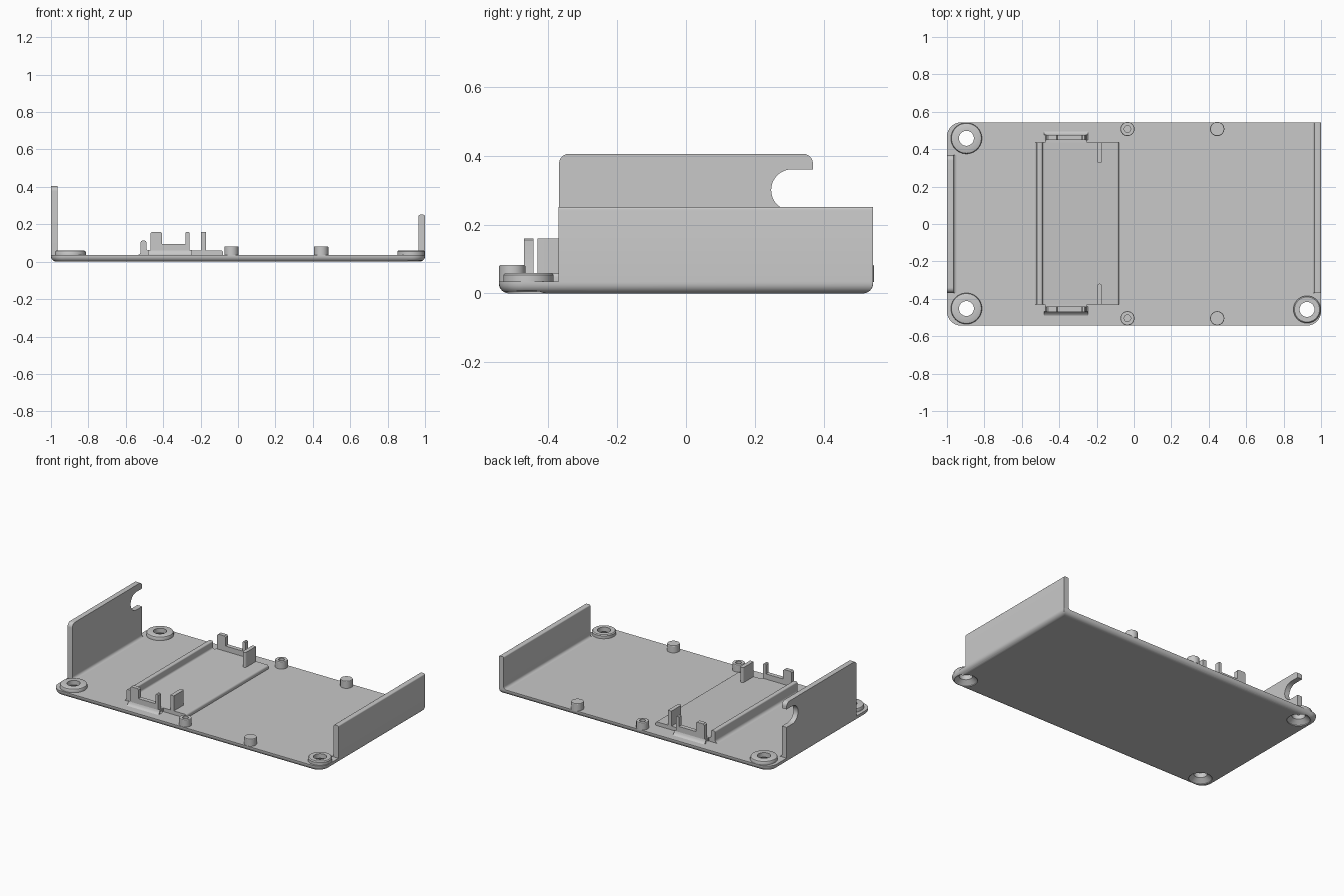
import bpy, bmesh
from math import sin, cos, pi, radians

old = bpy.data.objects.get("Cube")
if old:
    bpy.data.objects.remove(old, do_unlink=True)

grey = bpy.data.materials.new("plain grey")
grey.use_nodes = True
COLOR = (0.58, 0.58, 0.58, 1)
grey.diffuse_color = COLOR
grey.node_tree.nodes["Principled BSDF"].inputs["Base Color"].default_value = COLOR

MID_Y = 0.003     # symmetry line of the cradle and pegs
TOP = 0.035       # upper face of the floor
HALF = 0.543      # half depth of the floor


def shade(ob):
    bpy.ops.object.select_all(action='DESELECT')
    ob.select_set(True)
    bpy.context.view_layer.objects.active = ob
    bpy.ops.object.shade_smooth_by_angle(angle=radians(32))


def finish(name, bm):
    bmesh.ops.remove_doubles(bm, verts=bm.verts, dist=1e-5)
    bmesh.ops.recalc_face_normals(bm, faces=bm.faces)
    me = bpy.data.meshes.new(name)
    bm.to_mesh(me)
    bm.free()
    me.materials.append(grey)
    ob = bpy.data.objects.new(name, me)
    bpy.context.collection.objects.link(ob)
    shade(ob)
    return ob


def bridge(bm, a, b):
    n = len(a)
    for i in range(n):
        j = (i + 1) % n
        bm.faces.new((a[i], a[j], b[j], b[i]))


def arc(cx, cy, r, a0, a1, n=8):
    angles = [radians(a0 + (a1 - a0) * i / n) for i in range(n + 1)]
    return [(cx + r * cos(t), cy + r * sin(t)) for t in angles]


def prism(name, pts, axis, lo, hi):
    """Extrude a flat profile along the given axis."""
    place = {'x': lambda u, v, d: (d, u, v),
             'y': lambda u, v, d: (u, d, v),
             'z': lambda u, v, d: (u, v, d)}[axis]
    bm = bmesh.new()
    rings = []
    for d in (lo, hi):
        rings.append([bm.verts.new(place(u, v, d)) for u, v in pts])
        bm.faces.new(rings[-1])
    bridge(bm, *rings)
    return finish(name, bm)


def lathe(name, profile, centres, closed=False, n=40):
    """Revolve an (r, z) profile about a vertical axis at every centre."""
    bm = bmesh.new()
    for cx, cy in centres:
        rings = [[bm.verts.new((cx + r * cos(2 * pi * i / n), cy + r * sin(2 * pi * i / n), z))
                  for i in range(n)] for r, z in profile]
        for a, b in zip(rings, rings[1:]):
            bridge(bm, a, b)
        if closed:
            bridge(bm, rings[-1], rings[0])
        else:
            bm.faces.new(rings[0])
            bm.faces.new(rings[-1])
    return finish(name, bm)


def outline(inset):
    """Floor outline: three round corners and one nearly square corner."""
    pts = []
    for sx, sy, a0 in ((1, 1, 0), (-1, 1, 90), (-1, -1, 180), (1, -1, 270)):
        full = 0.004 if (sx, sy) == (1, 1) else 0.075
        r = max(full - inset, 0.003)
        pts += arc(sx * (1 - inset - r), sy * (HALF - inset - r), r, a0, a0 + 90)
    return pts


# Floor with a rounded lower edge
bm = bmesh.new()
edge = 0.03
levels = [(edge + v, edge - u) for u, v in arc(0, 0, edge, -90, 0, 6)] + [(TOP, 0)]
rings = [[bm.verts.new((x, y, z)) for x, y in outline(inset)] for z, inset in levels]
bm.faces.new(rings[0])
bm.faces.new(rings[-1])
for a, b in zip(rings, rings[1:]):
    bridge(bm, a, b)
floor = finish("floor", bm)

# Countersunk screw holes
left_holes = [(-0.896, 0.458), (-0.896, -0.452)]
right_hole = [(0.925, -0.457)]
cutter = lathe("hole_cutter", [(0.07, -0.01), (0.07, 0.005), (0.04, 0.03), (0.04, 0.06)],
               left_holes + right_hole)
cutter.hide_render = True
cut = floor.modifiers.new("holes", 'BOOLEAN')
cut.operation = 'DIFFERENCE'
cut.solver = 'EXACT'
cut.object = cutter
bpy.context.view_layer.update()
baked = bpy.data.meshes.new_from_object(floor.evaluated_get(bpy.context.evaluated_depsgraph_get()))
floor.modifiers.clear()
floor.data = baked
bpy.data.objects.remove(cutter, do_unlink=True)
shade(floor)

# Raised rings around the holes
lathe("left_screw_rings", [(0.04, TOP), (0.083, TOP), (0.083, 0.05), (0.08, 0.057), (0.073, 0.06), (0.04, 0.06)],
      left_holes, closed=True)
lathe("right_screw_ring", [(0.04, TOP), (0.073, TOP), (0.073, 0.054), (0.067, 0.06), (0.04, 0.06)],
      right_hole, closed=True)

# Tall end wall with a hooked cable notch
tall = [(-0.368, 0.03), (0.368, 0.03), (0.368, 0.24)]
tall += arc(0.307, 0.30, 0.06, 270, 90, 16)
tall += [(0.368, 0.36)]
tall += arc(0.34, 0.377, 0.028, 0, 90)
tall += arc(-0.34, 0.377, 0.028, 90, 180)
prism("tall_end_wall", tall, 'x', -1, -0.965)

# Low end wall with a softened top
low = [(0.965, 0.03), (1, 0.03)] + arc(0.992, 0.243, 0.008, 0, 90, 4) + arc(0.973, 0.243, 0.008, 90, 180, 4)
prism("low_end_wall", low, 'y', -0.37, HALF)

# Inner fillets at the foot of both walls
f = 0.018
for name, x, s, y0, y1 in (("tall_wall_fillet", -0.965, 1, -0.368, 0.368), ("low_wall_fillet", 0.965, -1, -0.37, HALF)):
    curve = [(x + s * (f + u), TOP + f + v) for u, v in arc(0, 0, f, 180, 270, 6)]
    prism(name, [(x, TOP - 0.003), *curve, (x + s * f, TOP - 0.003)], 'y', y0, y1)

# Cradle plate with its side ridge
cradle = [(-0.55, 0.033)] + arc(-0.54, 0.055, 0.02, 270, 360, 5)
cradle += arc(-0.512, 0.104, 0.008, 180, 90, 3) + arc(-0.498, 0.104, 0.008, 90, 0, 3)
cradle += arc(-0.478, 0.072, 0.012, 180, 270, 4)
cradle += arc(-0.092, 0.048, 0.012, 90, 0, 4) + [(-0.08, 0.033)]
prism("cradle_plate", cradle, 'y', -0.43, 0.436)

# Retaining clips, their outer fillets and the end tabs, on both sides
clip = [(-0.487, 0.033), (-0.473, 0.042), (-0.468, 0.06), (-0.468, 0.152), (-0.46, 0.16),
        (-0.414, 0.16), (-0.406, 0.152), (-0.406, 0.095), (-0.281, 0.095), (-0.281, 0.155),
        (-0.276, 0.16), (-0.265, 0.16), (-0.26, 0.155), (-0.26, 0.06), (-0.255, 0.042), (-0.243, 0.033)]
for side, s in (("back", 1), ("front", -1)):
    def y(d):
        return MID_Y + s * d
    prism(side + "_clip", clip, 'y', y(0.445), y(0.473))
    foot = [(0.472, 0.033), (0.472, 0.062), (0.476, 0.048), (0.483, 0.039), (0.495, 0.033)]
    prism(side + "_clip_fillet", [(y(d), z) for d, z in foot], 'x', -0.48, -0.247)
    web = [(0.43, 0.033), (0.43, 0.06), (0.446, 0.06), (0.446, 0.033)]
    prism(side + "_clip_web", [(y(d), z) for d, z in web], 'x', -0.475, -0.25)
    tab = [(-0.198, 0.433)] + arc(-0.185, 0.335, 0.013, 180, 360) + [(-0.172, 0.433)]
    prism(side + "_tab", [(x, y(d)) for x, d in tab], 'z', 0.05, 0.16)

# Locating pegs: hollow pair and solid pair
rows = (MID_Y + 0.505, MID_Y - 0.507)
lathe("hollow_pegs", [(0.018, TOP), (0.038, TOP), (0.038, 0.079), (0.036, 0.082), (0.018, 0.082)],
      [(-0.035, r) for r in rows], closed=True, n=32)
lathe("solid_pegs", [(0.038, TOP - 0.002), (0.038, 0.079), (0.036, 0.082)],
      [(0.445, r) for r in rows], n=32)
